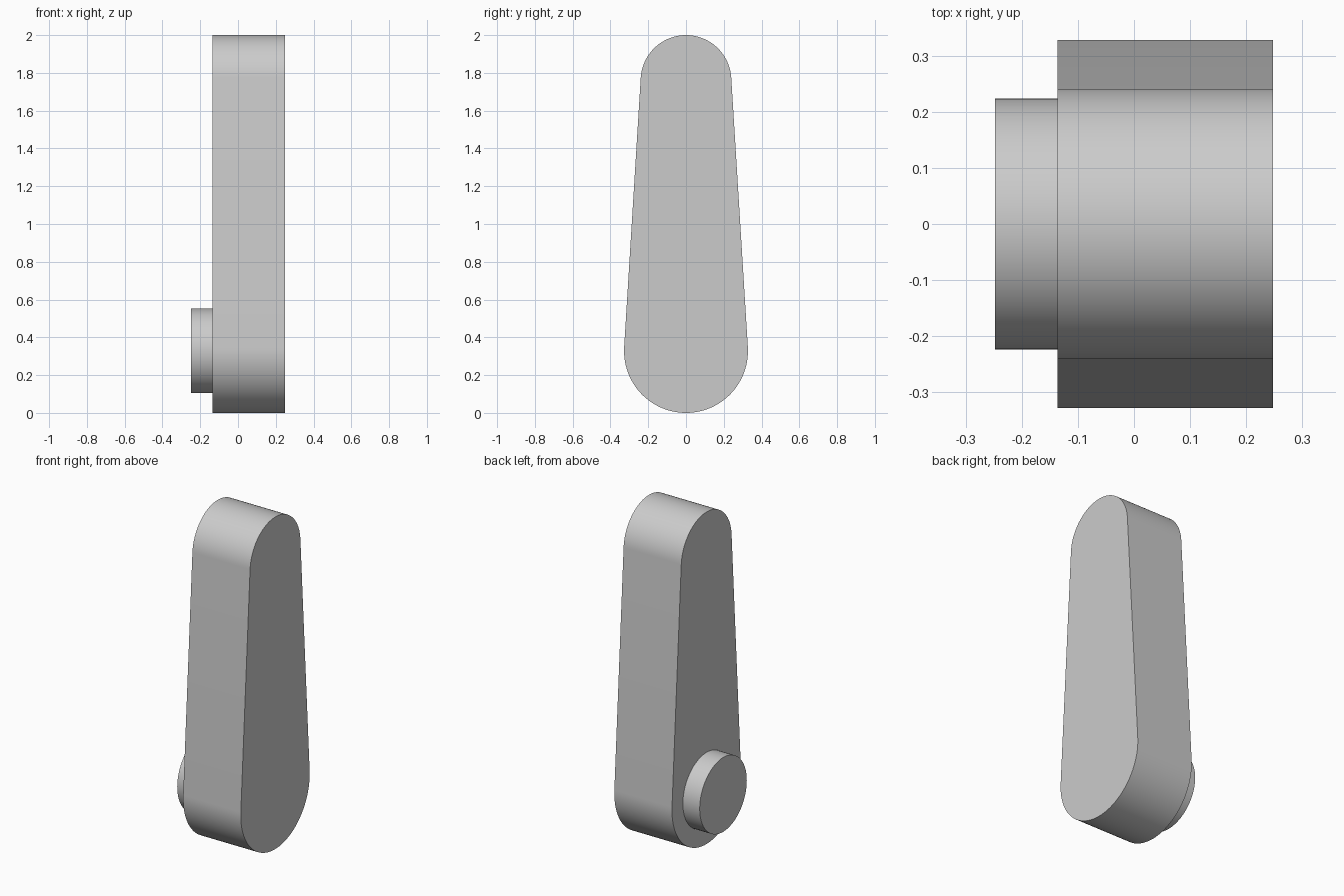
import bpy, bmesh
from math import asin, cos, sin, pi

cube = bpy.data.objects.get("Cube")
if cube:
    bpy.data.objects.remove(cube, do_unlink=True)

grey = bpy.data.materials.new("plain grey")
colour = (0.6, 0.6, 0.6, 1)
grey.diffuse_color = colour
grey.use_nodes = True
grey.node_tree.nodes["Principled BSDF"].inputs["Base Color"].default_value = colour


def arc(z, radius, start, end, steps):
    """Points (y, z) on an arc centred on y = 0."""
    angles = [start + (end - start) * i / steps for i in range(steps + 1)]
    return [(radius * cos(a), z + radius * sin(a)) for a in angles]


def extrude_profile(name, profile, x0, x1):
    """Extrude a closed (y, z) profile along x."""
    bm = bmesh.new()
    face = bm.faces.new([bm.verts.new((x0, y, z)) for y, z in profile])
    result = bmesh.ops.extrude_face_region(bm, geom=[face], use_keep_orig=True)
    moved = [v for v in result["geom"] if isinstance(v, bmesh.types.BMVert)]
    bmesh.ops.translate(bm, verts=moved, vec=(x1 - x0, 0, 0))
    bmesh.ops.recalc_face_normals(bm, faces=bm.faces)
    mesh = bpy.data.meshes.new(name)
    bm.to_mesh(mesh)
    bm.free()
    mesh.materials.append(grey)
    obj = bpy.data.objects.new(name, mesh)
    bpy.context.collection.objects.link(obj)
    bpy.ops.object.select_all(action="DESELECT")
    obj.select_set(True)
    bpy.context.view_layer.objects.active = obj
    bpy.ops.object.shade_smooth_by_angle(angle=pi / 6)
    return obj


# Tapered arm: two rounded ends joined by tangent flat sides
low_r, top_r = 0.328, 0.24
low_z, top_z = low_r, 2 - top_r
tilt = asin((low_r - top_r) / (top_z - low_z))
outline = arc(top_z, top_r, tilt, pi - tilt, 48) + arc(low_z, low_r, pi - tilt, 2 * pi + tilt, 56)
extrude_profile("tapered_arm", outline, -0.136, 0.248)

# Round boss on the right-hand face of the wide end
extrude_profile("pivot_boss", arc(low_z, 0.224, 0, 2 * pi, 64)[:-1], -0.248, -0.136)
